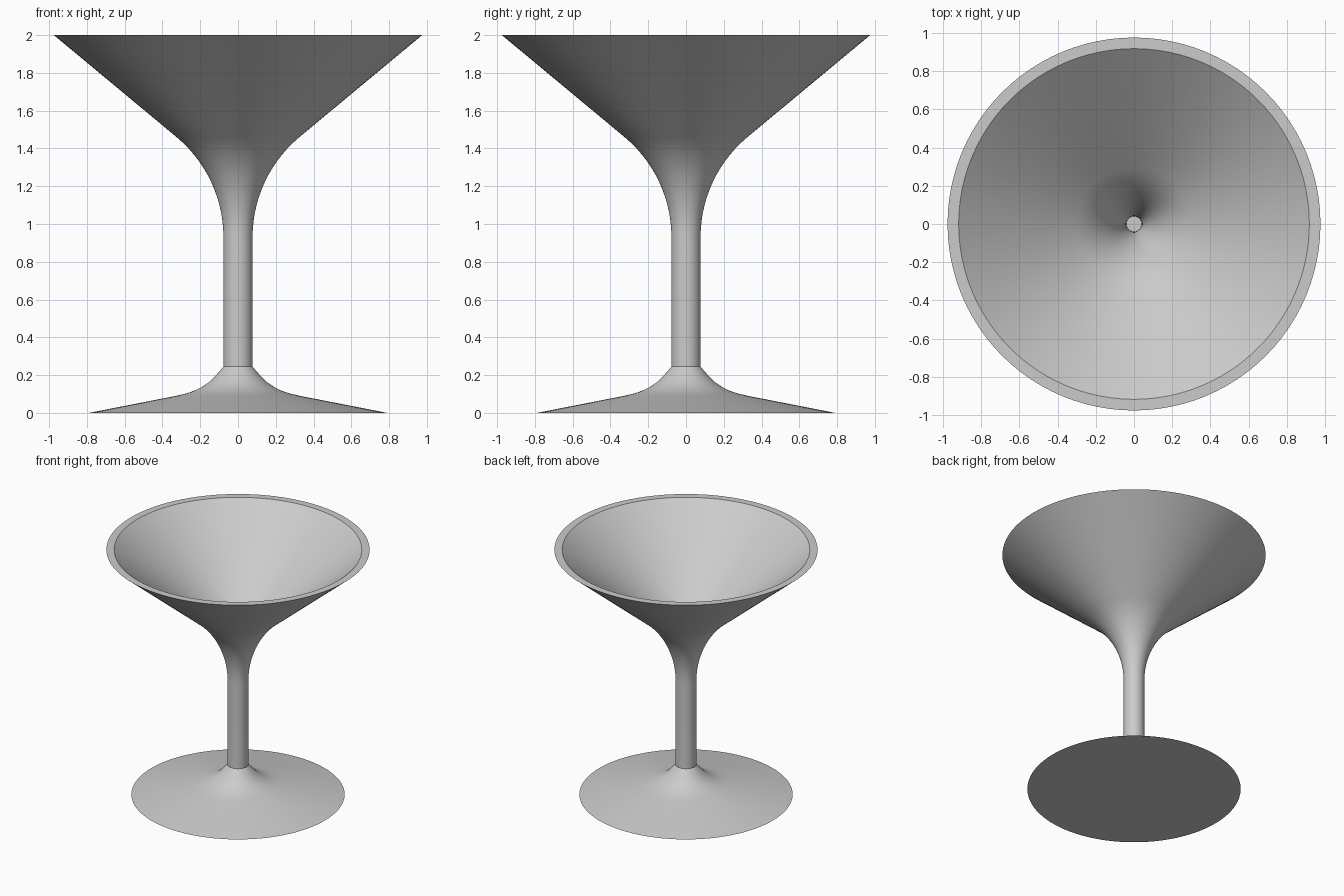
import bpy
import bmesh
from math import sin, cos, pi, radians

cube = bpy.data.objects.get("Cube")
if cube:
    bpy.data.objects.remove(cube)

SEGMENTS = 96
STEM_R = 0.077
WALL = 0.037
FLARE_Z, FLARE_R = 0.93, 0.69
TILT = radians(50)
BASE_Z = 0.245

grey = bpy.data.materials.new("light grey")
grey.use_nodes = True
colour = (0.6, 0.6, 0.6, 1)
grey.diffuse_color = colour
grey.node_tree.nodes["Principled BSDF"].inputs["Base Color"].default_value = colour


def lathe(name, profile):
    """Revolve an (r, z) profile about the z axis."""
    bm = bmesh.new()
    verts = [bm.verts.new((r, 0, z)) for r, z in profile]
    edges = [bm.edges.new(pair) for pair in zip(verts, verts[1:])]
    bmesh.ops.spin(bm, geom=verts + edges, cent=(0, 0, 0), axis=(0, 0, 1),
                   angle=2 * pi, steps=SEGMENTS)
    bmesh.ops.remove_doubles(bm, verts=bm.verts, dist=0.0001)
    bmesh.ops.recalc_face_normals(bm, faces=bm.faces)
    mesh = bpy.data.meshes.new(name)
    bm.to_mesh(mesh)
    bm.free()
    mesh.materials.append(grey)
    obj = bpy.data.objects.new(name, mesh)
    bpy.context.collection.objects.link(obj)
    bpy.ops.object.select_all(action="DESELECT")
    obj.select_set(True)
    bpy.context.view_layer.objects.active = obj
    bpy.ops.object.shade_smooth_by_angle(angle=radians(30))
    return obj


def flare(radius, rim_r, steps=14):
    """Arc from the vertical stem outwards, then a straight cone to the rim."""
    centre = STEM_R + FLARE_R
    arc = [(centre - radius * cos(TILT * i / steps),
            FLARE_Z + radius * sin(TILT * i / steps)) for i in range(steps + 1)]
    return arc + [(rim_r, 2.0)]


# Bowl and stem: outer skin, rim, then the hollow down to its small floor
outer = flare(FLARE_R, 0.975)
inner = flare(FLARE_R + WALL, 0.917)
lathe("bowl_and_stem",
      [(0, BASE_Z), (STEM_R, BASE_Z)] + outer + inner[::-1] + [(0, FLARE_Z)])

# Foot: flat underside with a curved rise to the stem
lathe("foot", [(0, 0), (0.79, 0), (0.38, 0.08), (0.32, 0.092), (0.27, 0.104),
               (0.23, 0.118), (0.19, 0.138), (0.155, 0.162), (0.12, 0.195),
               (STEM_R, BASE_Z), (0, BASE_Z)])
